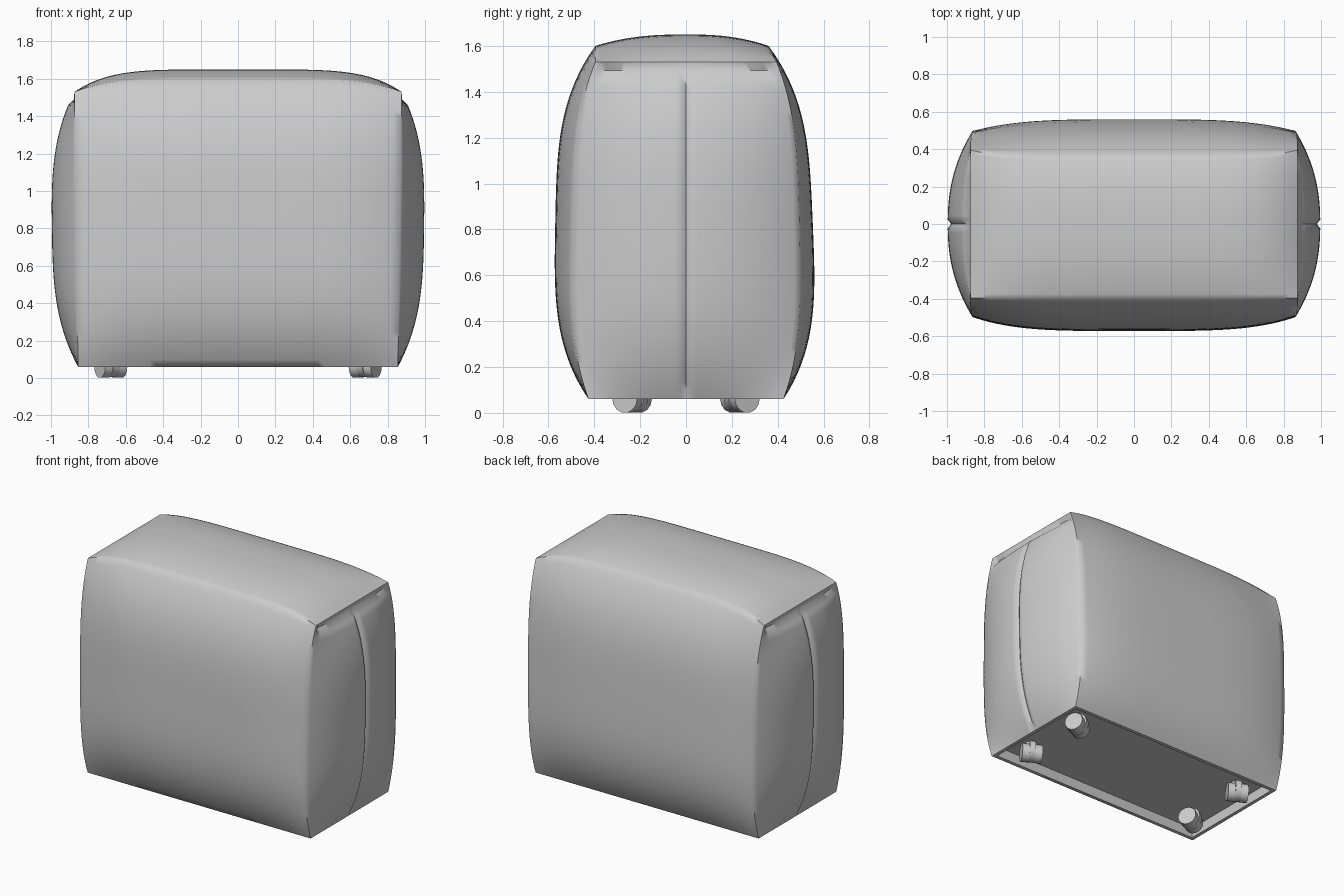
import bpy, bmesh, math
from mathutils import Matrix, Vector

if "Cube" in bpy.data.objects:
    bpy.data.objects.remove(bpy.data.objects["Cube"])


def bulge(t, p):
    return 1 - abs(t) ** p


def finish(bm, name, angle):
    bmesh.ops.recalc_face_normals(bm, faces=bm.faces)
    me = bpy.data.meshes.new(name)
    bm.to_mesh(me)
    bm.free()
    ob = bpy.data.objects.new(name, me)
    bpy.context.collection.objects.link(ob)
    bpy.ops.object.select_all(action='DESELECT')
    ob.select_set(True)
    bpy.context.view_layer.objects.active = ob
    bpy.ops.object.shade_smooth_by_angle(angle=math.radians(angle))
    return ob


def pillow(u, v, w):
    # Maps the unit cube to the stuffed fabric shape
    x = u * (0.865 + 0.01 * w + 0.13 * bulge(v, 2.3) * bulge(w, 3))
    y = v * (0.41 - 0.015 * w + (0.085 + 0.075 * bulge(u, 4)) * bulge(w, 3.4))
    if v > 0:
        y -= 0.035 * v * (1 + w) / 2 * bulge(u, 6)
    top = 1.53 + (0.07 + 0.05 * bulge(v, 2.5)) * bulge(u, 5)
    z = 0.06 + (top - 0.06) * (w + 1) / 2
    return Vector((x, y, z))


# Fabric cover
N = 40
bm = bmesh.new()
bmesh.ops.create_cube(bm, size=2)
bmesh.ops.subdivide_edges(bm, edges=bm.edges[:], cuts=N - 1, use_grid_fill=True)
bottom = [f for f in bm.faces if f.calc_center_median().z < -0.999]
bmesh.ops.delete(bm, geom=bottom, context='FACES')
for vert in bm.verts:
    u, v, w = vert.co
    vert.co = pillow(u, v, w)
    if abs(u) > 0.999:
        side = 1 if u > 0 else -1
        if abs(v) < 0.01 and abs(w) < 0.97:        # centre seam
            vert.co.x -= side * 0.018
        elif 0.94 < w < 0.96 and abs(v) < 0.93:    # tuck under the top edge
            vert.co.x -= side * 0.022

# Turned-in hem around the open underside
for dx, dy, dz in ((0.025, 0.025, 0.0), (0.0, 0.0, 0.08)):
    rim = [e for e in bm.edges if e.is_boundary]
    new = bmesh.ops.extrude_edge_only(bm, edges=rim)['geom']
    for vert in (g for g in new if isinstance(g, bmesh.types.BMVert)):
        vert.co.x *= 1 - dx / 0.86
        vert.co.y *= 1 - dy / 0.42
        vert.co.z += dz
finish(bm, "fabric_cover", 58)

# Base board recessed in the underside
bm = bmesh.new()
bmesh.ops.create_cube(bm, size=1, matrix=Matrix.Translation((0, 0, 0.14))
                      @ Matrix.Diagonal((1.68, 0.80, 0.02, 1)))
finish(bm, "base_board", 30)


# Twin-wheel casters
def caster(name, x, y, turn):
    bm = bmesh.new()
    place = Matrix.Translation((x, y, 0)) @ Matrix.Rotation(turn, 4, 'Z')
    lie = Matrix.Rotation(math.pi / 2, 4, 'Y')
    for off in (-0.042, 0.042):
        m = place @ Matrix.Translation((off, 0, 0.062)) @ lie
        bmesh.ops.create_cone(bm, cap_ends=True, segments=14, radius1=0.062,
                              radius2=0.062, depth=0.05, matrix=m)
    bmesh.ops.create_cone(bm, cap_ends=True, segments=14, radius1=0.072, radius2=0.072,
                          depth=0.04, matrix=place @ Matrix.Translation((0, 0, 0.075)) @ lie)
    bmesh.ops.create_cone(bm, cap_ends=True, segments=14, radius1=0.055, radius2=0.04,
                          depth=0.05, matrix=place @ Matrix.Translation((0, 0, 0.115)))
    bm.verts.ensure_lookup_table()
    for vert in bm.verts:
        vert.co.z = max(vert.co.z, 0.0)
    finish(bm, name, 35)


for sx, label_x in ((-1, "left"), (1, "right")):
    for sy, label_y in ((-1, "front"), (1, "back")):
        caster(f"caster_{label_y}_{label_x}", sx * 0.68, sy * 0.235, sx * sy * 0.5)
